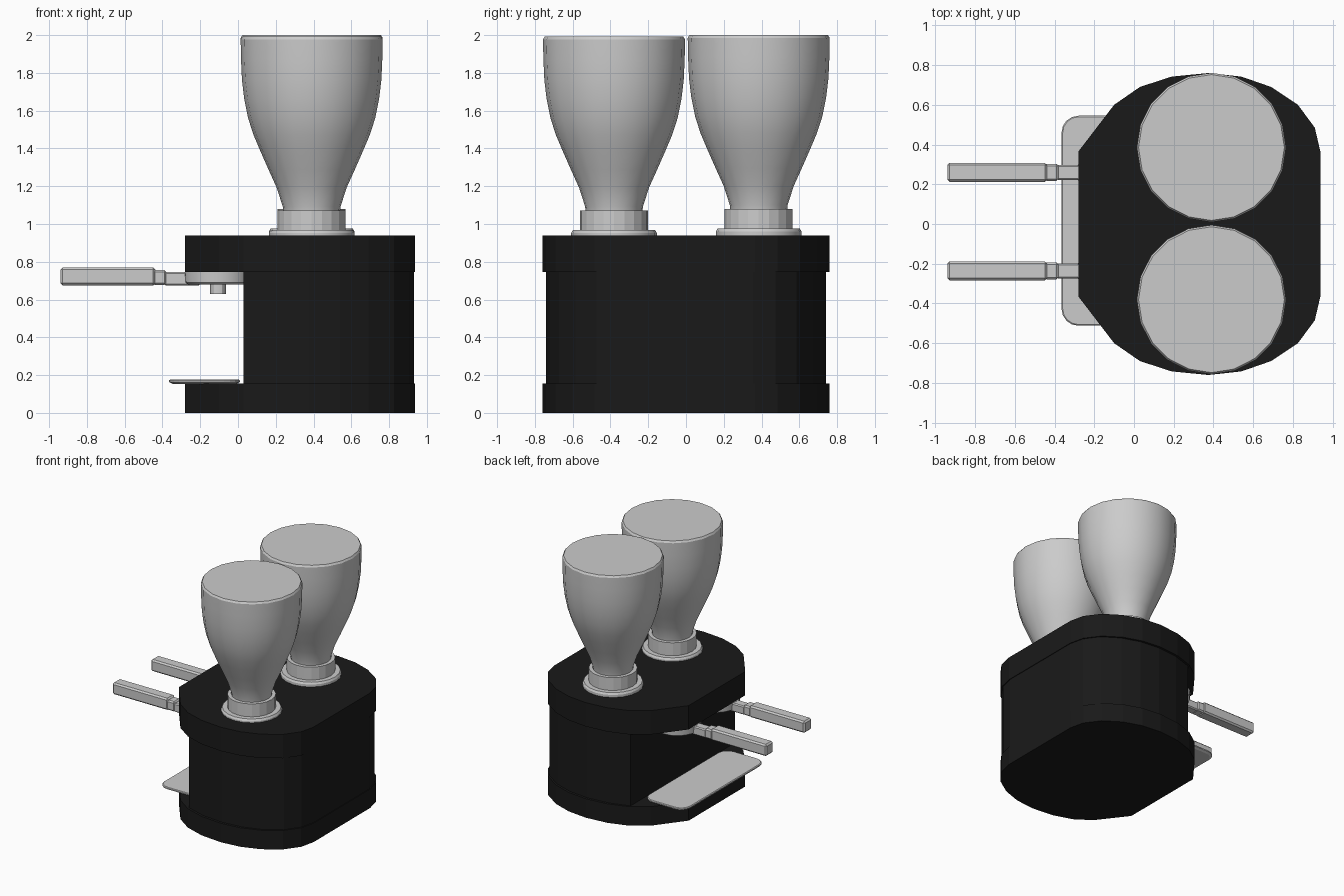
import bpy, bmesh, math

if "Cube" in bpy.data.objects:
    bpy.data.objects.remove(bpy.data.objects["Cube"])

black = bpy.data.materials.new("black_casing")
black.diffuse_color = (0.01, 0.01, 0.01, 1)
black.use_nodes = True
black.node_tree.nodes["Principled BSDF"].inputs["Base Color"].default_value = black.diffuse_color


def finish(name, bm, mat=None):
    bmesh.ops.recalc_face_normals(bm, faces=bm.faces)
    me = bpy.data.meshes.new(name)
    bm.to_mesh(me)
    bm.free()
    ob = bpy.data.objects.new(name, me)
    bpy.context.collection.objects.link(ob)
    if mat:
        me.materials.append(mat)
    return ob


def loft(name, rings, mat=None):
    """Skin a stack of equal-length point rings and cap both ends."""
    bm = bmesh.new()
    rows = [[bm.verts.new(p) for p in ring] for ring in rings]
    n = len(rows[0])
    for a, b in zip(rows, rows[1:]):
        for i in range(n):
            j = (i + 1) % n
            bm.faces.new((a[i], a[j], b[j], b[i]))
    bm.faces.new(rows[0][::-1])
    bm.faces.new(rows[-1])
    return finish(name, bm, mat)


def prism(name, outline, z0, z1, mat=None):
    return loft(name, [[(x, y, z) for x, y in outline] for z in (z0, z1)], mat)


def lathe(name, profile, cx, cy, dz=0, sides=20, smooth=True):
    rings = [[(cx + r * math.cos(2 * math.pi * i / sides),
               cy + r * math.sin(2 * math.pi * i / sides), z + dz)
              for i in range(sides)] for r, z in profile]
    ob = loft(name, rings)
    if smooth:
        bpy.ops.object.select_all(action='DESELECT')
        ob.select_set(True)
        bpy.context.view_layer.objects.active = ob
        bpy.ops.object.shade_smooth_by_angle(angle=math.radians(30))
    return ob


def box(name, x, y, z, bevel=0.0):
    bm = bmesh.new()
    bmesh.ops.create_cube(bm, size=1)
    for v in bm.verts:
        v.co = [(lo + hi) / 2 + c * (hi - lo) for c, (lo, hi) in zip(v.co, (x, y, z))]
    if bevel:
        bmesh.ops.bevel(bm, geom=bm.edges[:], offset=bevel, segments=1, affect='EDGES')
    return finish(name, bm)


# Casing: wide base and top, slimmer middle with an open brewing bay
half = [(-0.28, 0.365), (-0.10, 0.60), (0.03, 0.69), (0.19, 0.742), (0.375, 0.76),
        (0.54, 0.742), (0.69, 0.69), (0.825, 0.60), (0.91, 0.485), (0.938, 0.365)]


def mirrored(pts):
    return pts + [(x, -y) for x, y in reversed(pts)]


outline = mirrored(half)
prism("casing_base", outline, 0, 0.155, black)
prism("casing_top", outline, 0.745, 0.94, black)
middle = mirrored([(x if x < 0.9 else x - 0.005, y * 0.975) for x, y in half[2:]])
prism("casing_middle", middle, 0.155, 0.745, black)

# Drip tray: thin rounded plate with an undercut rim
def rounded(x0, x1, y0, y1, r, z):
    pts = []
    for k, (cx, cy) in enumerate([(x1 - r, y1 - r), (x0 + r, y1 - r),
                                  (x0 + r, y0 + r), (x1 - r, y0 + r)]):
        for i in range(5):
            a = math.pi / 2 * (k + i / 4)
            pts.append((cx + r * math.cos(a), cy + r * math.sin(a), z))
    return pts


loft("drip_tray", [rounded(-0.365 + d, 0.01 - d, -0.512 + d, 0.545 - d, 0.085 - d, z)
                   for d, z in [(0.02, 0.154), (0.0, 0.163), (0.0, 0.172), (0.006, 0.177)]])

# Bean hoppers with flange and collar
hopper = [(0.150, 1.07), (0.153, 1.10), (0.185, 1.20), (0.228, 1.295), (0.272, 1.395),
          (0.308, 1.48), (0.337, 1.57), (0.357, 1.67), (0.369, 1.77), (0.374, 1.88),
          (0.376, 1.985), (0.367, 2.0)]
flange = [(0.227, 0.93), (0.227, 0.96), (0.218, 0.975)]
collar = [(0.18, 0.96), (0.18, 1.08)]
for side, y, dz in (("right", 0.385, 0.0), ("left", -0.381, -0.008)):
    lathe("hopper_" + side, hopper, 0.39, y, dz)
    lathe("hopper_flange_" + side, flange, 0.39, y, dz)
    lathe("hopper_collar_" + side, collar, 0.39, y, dz, smooth=False)

# Filter holders: basket, spout, neck and handle
for side, y in (("right", 0.26), ("left", -0.236)):
    lathe("filter_basket_" + side, [(0.165, 0.68), (0.178, 0.69), (0.182, 0.747)], -0.105, y)
    lathe("filter_spout_" + side, [(0.042, 0.63), (0.042, 0.69)], -0.105, y, sides=12)
    box("filter_neck_" + side, (-0.39, -0.2), (y - 0.038, y + 0.038), (0.675, 0.745), 0.008)
    box("handle_joint_" + side, (-0.45, -0.38), (y - 0.043, y + 0.043), (0.677, 0.757), 0.01)
    box("handle_" + side, (-0.94, -0.437), (y - 0.048, y + 0.048), (0.675, 0.77), 0.012)
